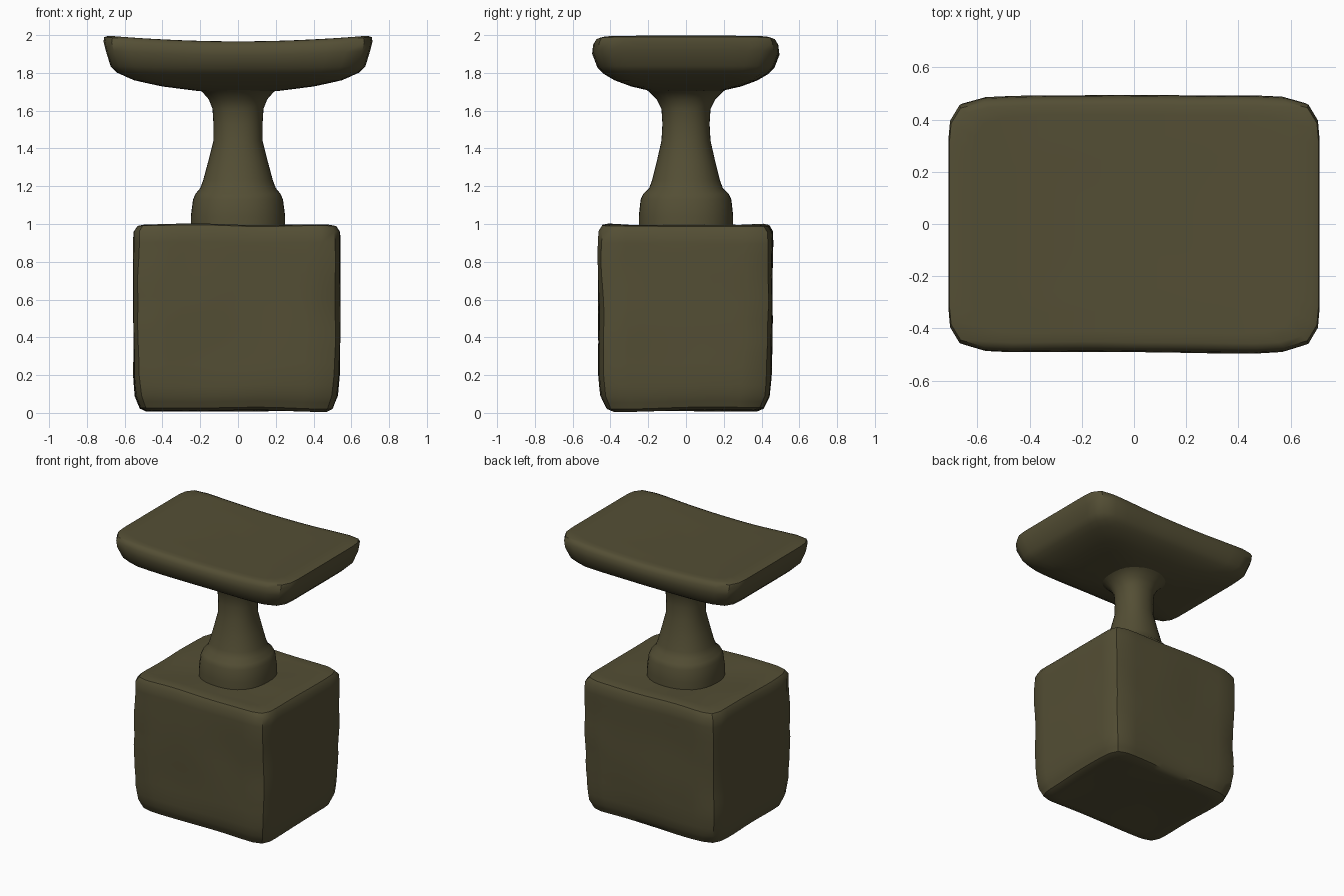
import bpy, bmesh, math
from mathutils import Vector, noise

if "Cube" in bpy.data.objects:
    bpy.data.objects.remove(bpy.data.objects["Cube"], do_unlink=True)

# Single dark olive material
olive = bpy.data.materials.new("dark_olive")
olive.use_nodes = True
COLOR = (0.088, 0.077, 0.035, 1)
olive.diffuse_color = COLOR
bsdf = next(n for n in olive.node_tree.nodes if n.type == "BSDF_PRINCIPLED")
bsdf.inputs["Base Color"].default_value = COLOR
bsdf.inputs["Roughness"].default_value = 0.8


def densify(rows, step):
    """Insert rings so that no two are further apart than step."""
    out = [rows[0]]
    for a, b in zip(rows, rows[1:]):
        count = max(1, math.ceil(max(abs(p - q) for p, q in zip(a[:3], b[:3])) / step))
        out += [tuple(p + (q - p) * i / count for p, q in zip(a, b))
                for i in range(1, count + 1)]
    return out


def loft(name, rows, sides, warp=None, angle=40):
    """Skin rings of (half width, half depth, height, squareness)."""
    bm = bmesh.new()
    rings = []
    for hx, hy, z, square in rows:
        ring = []
        for i in range(sides):
            a = math.tau * i / sides
            c, s = math.cos(a), math.sin(a)
            k = (abs(c) ** square + abs(s) ** square) ** (-1 / square)
            p = Vector((hx * k * c, hy * k * s, z))
            ring.append(bm.verts.new(warp(p) if warp else p))
        rings.append(ring)
    for low, high in zip(rings, rings[1:]):
        for i in range(sides):
            j = (i + 1) % sides
            bm.faces.new((low[i], low[j], high[j], high[i]))
    bm.faces.new(reversed(rings[0]))
    bm.faces.new(rings[-1])
    bmesh.ops.recalc_face_normals(bm, faces=bm.faces)
    mesh = bpy.data.meshes.new(name)
    bm.to_mesh(mesh)
    bm.free()
    mesh.materials.append(olive)
    obj = bpy.data.objects.new(name, mesh)
    bpy.context.collection.objects.link(obj)
    bpy.ops.object.select_all(action="DESELECT")
    obj.select_set(True)
    bpy.context.view_layer.objects.active = obj
    bpy.ops.object.shade_smooth_by_angle(angle=math.radians(angle))
    return obj


# Roughly hewn stone: chips along the corners, gentle dents on the sides
def hewn(p):
    corner = min(1, abs(p.x * p.y) / 0.24) ** 6
    chip = noise.noise(p * 5 + Vector((3, 1, 7)))
    swell = noise.noise_vector(p * 2.2) * 0.012
    shrink = 1 - 0.03 * corner * max(0, chip + 0.1)
    return Vector((p.x * shrink - 0.005, p.y * shrink - 0.005, p.z)) + swell * Vector((1, 1, 0)).length / 1.4


block_rows = [
    (0.03, 0.03, 0.01, 12), (0.48, 0.38, 0.01, 12), (0.51, 0.415, 0.025, 12),
    (0.535, 0.445, 0.09, 12), (0.545, 0.455, 0.2, 14), (0.55, 0.46, 0.5, 16),
    (0.548, 0.46, 0.9, 16), (0.545, 0.458, 0.96, 16), (0.525, 0.44, 0.99, 14),
    (0.49, 0.41, 0.997, 12), (0.03, 0.03, 0.985, 12),
]
loft("stone_block", densify(block_rows, 0.06), 64, hewn)

# Turned pedestal with a collar and a flared head
pedestal_rows = [
    (0.25, 0.25, 0.95, 2.3), (0.25, 0.25, 1.04, 2.3), (0.238, 0.24, 1.13, 2.3),
    (0.225, 0.226, 1.16, 2.3), (0.2, 0.195, 1.19, 2.2), (0.185, 0.18, 1.23, 2.2),
    (0.158, 0.155, 1.33, 2.2), (0.13, 0.13, 1.44, 2.2), (0.13, 0.125, 1.53, 2.2),
    (0.135, 0.13, 1.61, 2.2), (0.155, 0.155, 1.66, 2.3), (0.19, 0.195, 1.7, 2.5),
    (0.26, 0.24, 1.73, 2.5),
]
loft("pedestal", pedestal_rows, 32)


# Seat slab: curved belly, slightly dished top
def dished(p):
    rise = max(0, min(1, (p.z - 1.75) / 0.2))
    bump = noise.noise(p * 3) * 0.006
    return Vector((p.x, p.y + bump, p.z + 0.032 * rise * (p.x / 0.7) ** 2))


seat_rows = [
    (0.1, 0.1, 1.7, 2.5), (0.22, 0.19, 1.705, 3), (0.4, 0.29, 1.728, 5),
    (0.55, 0.375, 1.76, 8), (0.64, 0.435, 1.795, 10), (0.675, 0.465, 1.825, 10),
    (0.7, 0.493, 1.895, 11), (0.712, 0.488, 1.935, 11), (0.708, 0.475, 1.957, 11),
    (0.685, 0.455, 1.966, 11), (0.4, 0.3, 1.967, 9), (0.03, 0.03, 1.965, 4),
]
loft("seat_slab", densify(seat_rows, 0.08), 64, dished)
